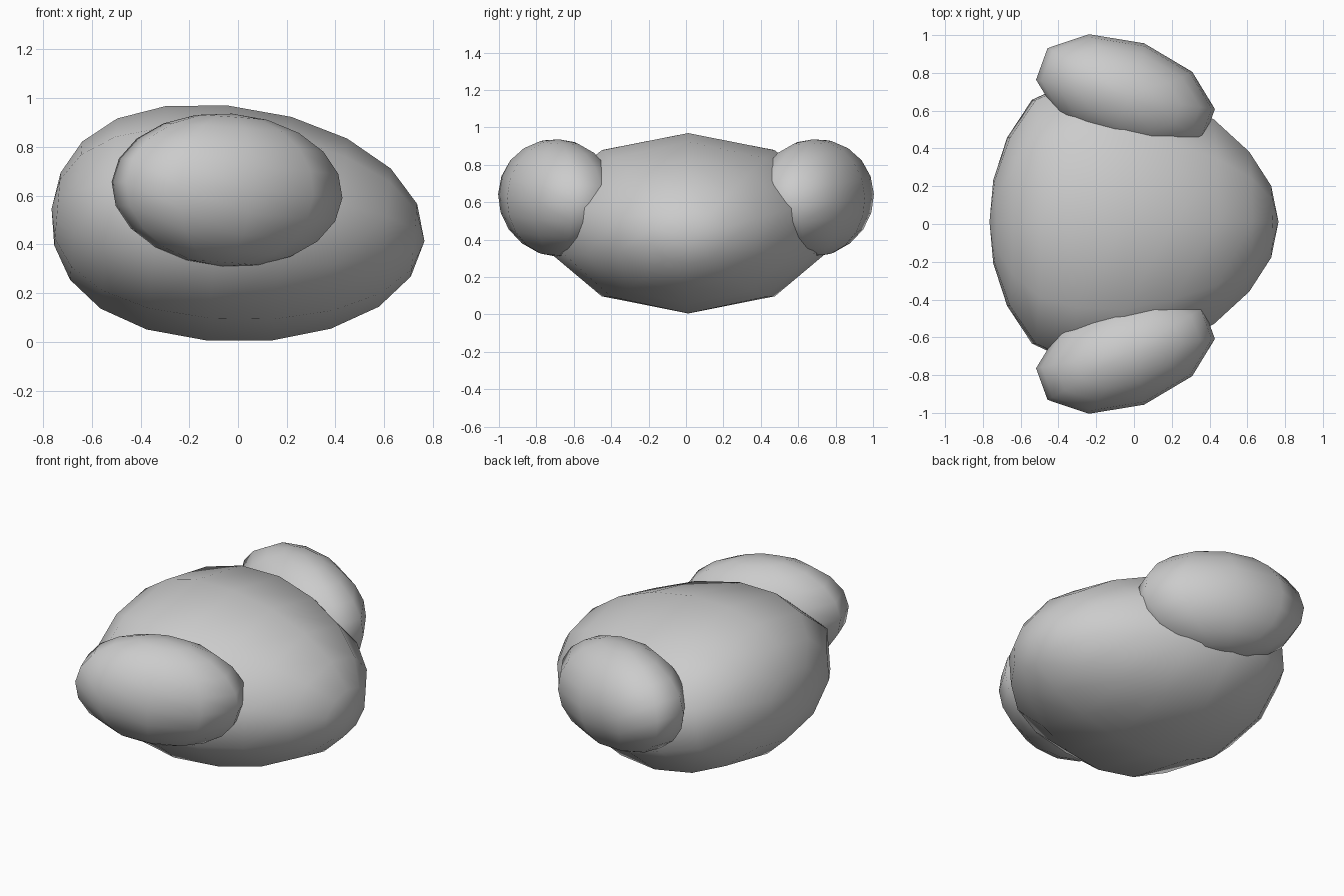
import bpy, bmesh
from math import sin, cos, pi, radians
from mathutils import Matrix, Vector

if "Cube" in bpy.data.objects:
    bpy.data.objects.remove(bpy.data.objects["Cube"])

SEG = 10


def ringed_solid(name, rings, matrix):
    """Closed smooth solid: rings of (x, y radius, z radius), poles on local x."""
    bm = bmesh.new()
    start = bm.verts.new((rings[0][0], 0, 0))
    loops = []
    for x, ry, rz in rings[1:-1]:
        loops.append([bm.verts.new((x, ry * sin(2 * pi * i / SEG), rz * cos(2 * pi * i / SEG)))
                      for i in range(SEG)])
    end = bm.verts.new((rings[-1][0], 0, 0))
    for i in range(SEG):
        j = (i + 1) % SEG
        bm.faces.new((start, loops[0][i], loops[0][j]))
        bm.faces.new((end, loops[-1][j], loops[-1][i]))
        for a, b in zip(loops, loops[1:]):
            bm.faces.new((a[i], b[i], b[j], a[j]))
    bm.transform(matrix)
    bmesh.ops.recalc_face_normals(bm, faces=bm.faces)
    for f in bm.faces:
        f.smooth = True
    mesh = bpy.data.meshes.new(name)
    bm.to_mesh(mesh)
    bm.free()
    ob = bpy.data.objects.new(name, mesh)
    bpy.context.collection.objects.link(ob)
    return ob


# Egg-shaped body, wider towards -x, tipped down towards +x
stations = [-.768, -.744, -.667, -.532, -.336, -.085, .18, .416, .605, .725, .768]
widths = [0, .22, .445, .645, .735, .75, .665, .54, .37, .19, 0]
body_rings = [(x, w / sin(radians(72)), .484 * sin(pi * k / 10))
              for k, (x, w) in enumerate(zip(stations, widths))]
tilt = Matrix.Rotation(radians(5), 4, 'Y')
ringed_solid("body", body_rings, Matrix.Translation((0, .012, .48)) @ tilt)

# Ellipsoid side lobes, mirrored front to back
sphere_rings = [(-cos(pi * k / 10), sin(pi * k / 10), sin(pi * k / 10)) for k in range(11)]
upright = Matrix(((0, 1, 0, 0), (0, 0, 1, 0), (1, 0, 0, 0), (0, 0, 0, 1)))
size = Matrix.Diagonal((.497, .288, .314, 1))
place = (Matrix.Translation((-.045, -.686, .623))
         @ Matrix.Rotation(radians(20), 4, 'Z')
         @ Matrix.Rotation(radians(4), 4, 'Y') @ size @ upright)
for name, side in (("front_lobe", 1), ("back_lobe", -1)):
    ringed_solid(name, sphere_rings, Matrix.Diagonal((1, side, 1, 1)) @ place)
